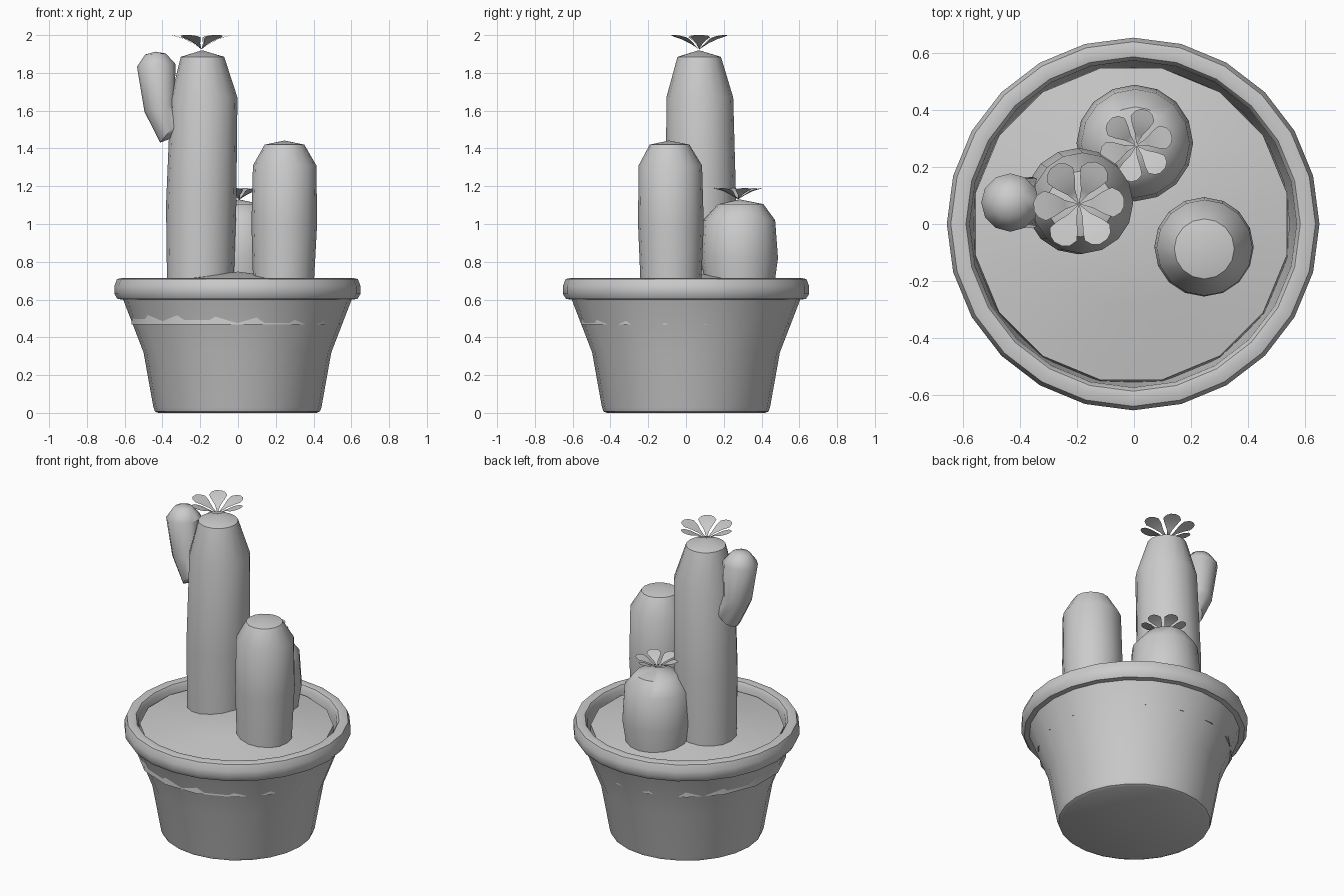
import bpy, bmesh
from math import sin, cos, pi, radians
from mathutils import Vector, Matrix

if "Cube" in bpy.data.objects:
    bpy.data.objects.remove(bpy.data.objects["Cube"])


def finish(bm, name, angle=42):
    bmesh.ops.remove_doubles(bm, verts=bm.verts, dist=1e-5)
    me = bpy.data.meshes.new(name)
    bm.to_mesh(me)
    bm.free()
    ob = bpy.data.objects.new(name, me)
    bpy.context.collection.objects.link(ob)
    bpy.ops.object.select_all(action='DESELECT')
    ob.select_set(True)
    bpy.context.view_layer.objects.active = ob
    bpy.ops.object.shade_smooth_by_angle(angle=radians(angle))
    return ob


def loft(name, sides, rings, phase=0.0):
    """Skin circles given as (x, y, z, radius, tilt about y in degrees)."""
    bm = bmesh.new()
    loops = []
    for x, y, z, r, tilt in rings:
        rot = Matrix.Rotation(radians(tilt), 3, 'Y')
        loops.append([bm.verts.new(Vector((x, y, z)) + rot @ Vector((
            r * cos(2 * pi * (i + phase) / sides),
            r * sin(2 * pi * (i + phase) / sides), 0))) for i in range(sides)])
    for a, b in zip(loops, loops[1:]):
        for i in range(sides):
            j = (i + 1) % sides
            bm.faces.new((a[i], a[j], b[j], b[i]))
    return finish(bm, name)


def flower(name, centre, length, width, height, turn):
    """Six leaf-shaped petals rising from one point."""
    half = [(0.3, 0.3, 0.42), (0.55, 0.75, 0.72), (0.75, 1.0, 0.86),
            (0.92, 0.72, 0.96), (1.0, 0.3, 1.0)]
    bm = bmesh.new()
    for k in range(6):
        rot = Matrix.Rotation(radians(turn + 60 * k), 3, 'Z')

        def vert(u, w, h):
            return bm.verts.new(Vector(centre) + rot @ Vector(
                (u * length, w * width / 2, h * height)))
        root = vert(0, 0, 0)
        right = [vert(u, -w, h) for u, w, h in half]
        left = [vert(u, w, h) for u, w, h in half]
        bm.faces.new((root, right[0], left[0]))
        for i in range(len(half) - 1):
            bm.faces.new((right[i], right[i + 1], left[i + 1], left[i]))
    return finish(bm, name)


# Pot with rolled rim and inner wall
pot_profile = [(0, 0.0), (0.42, 0.0), (0.437, 0.008), (0.445, 0.03),
               (0.497, 0.32), (0.605, 0.60), (0.635, 0.603), (0.652, 0.63),
               (0.652, 0.67), (0.638, 0.708), (0.61, 0.715), (0.585, 0.71),
               (0.572, 0.69), (0.57, 0.64), (0.548, 0.50)]
loft("pot", 24, [(-0.003, 0, z, r, 0) for r, z in pot_profile])

# Domed soil
loft("soil", 16, [(-0.012, 0, 0.465, 0, 0), (-0.012, -0.006, 0.468, 0.562, 0),
                  (-0.01, 0, 0.665, 0.556, 0), (-0.005, 0, 0.71, 0.29, 0),
                  (0, 0, 0.748, 0, 0)], 0.5)

# Tall cactus and its arm
loft("tall_cactus", 16, [
    (-0.2, 0.08, 0.62, 0, 0), (-0.2, 0.08, 0.62, 0.175, 0),
    (-0.195, 0.08, 1.1, 0.186, 0), (-0.18, 0.073, 1.67, 0.177, 0),
    (-0.188, 0.07, 1.885, 0.115, 0), (-0.19, 0.068, 1.92, 0, 0)])
loft("cactus_arm", 12, [
    (-0.29, 0.075, 1.52, 0.06, -65), (-0.355, 0.075, 1.50, 0.09, -50),
    (-0.415, 0.075, 1.615, 0.083, -14), (-0.433, 0.075, 1.84, 0.102, -4),
    (-0.437, 0.075, 1.90, 0.055, -3), (-0.438, 0.075, 1.912, 0, 0)])

# Medium cactus
loft("medium_cactus", 16, [
    (0.24, -0.08, 0.62, 0, 0), (0.24, -0.08, 0.62, 0.158, 0),
    (0.245, -0.08, 1.0, 0.174, 0), (0.247, -0.083, 1.31, 0.168, 0),
    (0.246, -0.087, 1.42, 0.105, 0), (0.246, -0.09, 1.442, 0, 0)])

# Small round cactus
loft("small_cactus", 16, [
    (0, 0.285, 0.62, 0, 0), (0, 0.285, 0.62, 0.175, 0),
    (0.003, 0.283, 0.82, 0.204, 0), (0.005, 0.282, 1.02, 0.19, 0),
    (0.005, 0.29, 1.105, 0.12, 0), (0.005, 0.285, 1.13, 0, 0)])

# Blossoms
flower("tall_blossom", (-0.193, 0.07, 1.925), 0.158, 0.105, 0.075, 3)
flower("small_blossom", (0.008, 0.275, 1.13), 0.128, 0.085, 0.06, 17)
